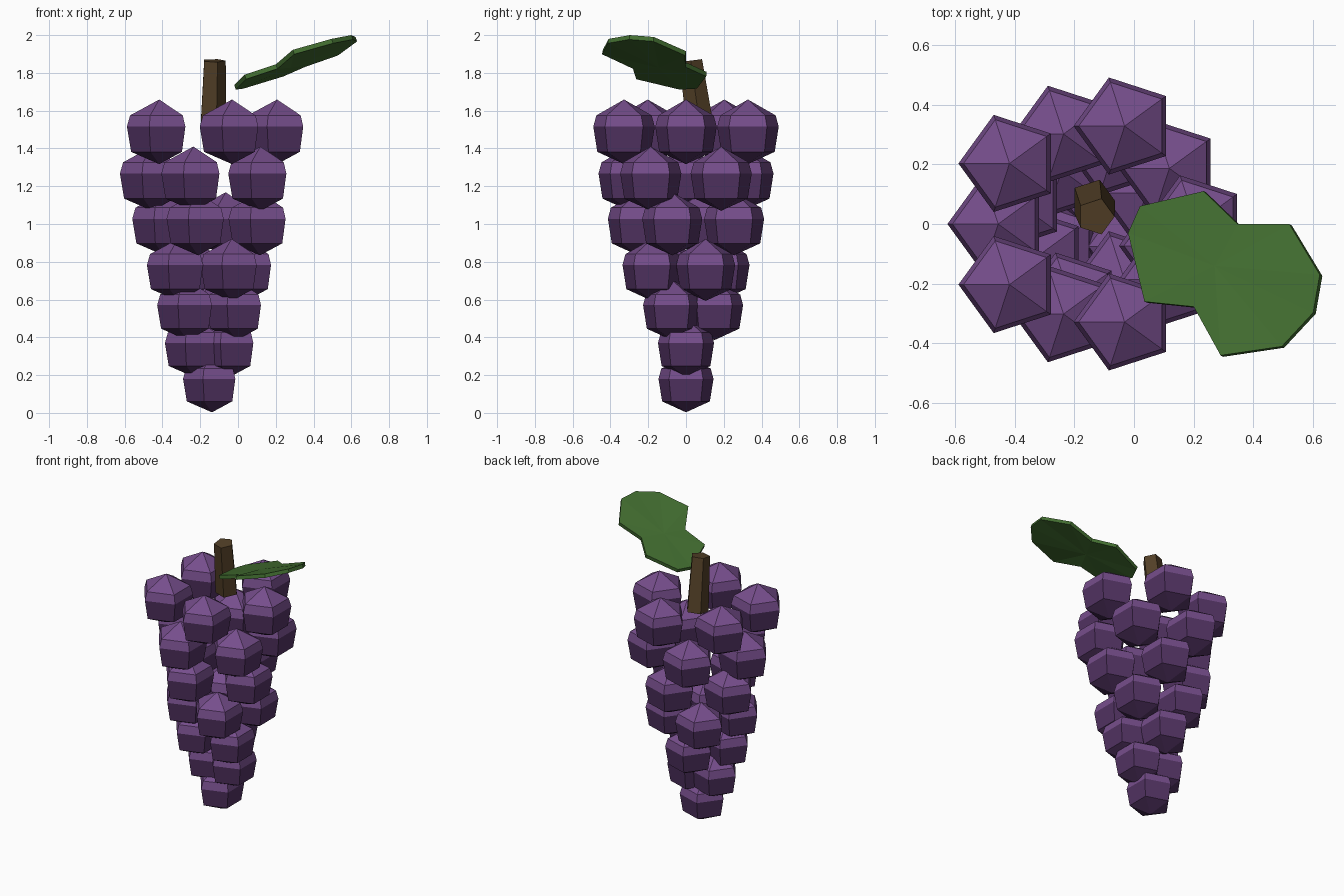
import bpy
from math import cos, sin, radians, tau, pi
from mathutils import Vector

if "Cube" in bpy.data.objects:
    bpy.data.objects.remove(bpy.data.objects["Cube"])

AXIS_X = -0.138


def material(name, color):
    m = bpy.data.materials.new(name)
    m.diffuse_color = (*color, 1)
    m.use_nodes = True
    m.node_tree.nodes["Principled BSDF"].inputs["Base Color"].default_value = m.diffuse_color
    return m


def add_object(name, verts, faces, *mats):
    mesh = bpy.data.meshes.new(name)
    mesh.from_pydata(verts, [], faces)
    for m in mats:
        mesh.materials.append(m)
    mesh.update()
    ob = bpy.data.objects.new(name, mesh)
    bpy.context.collection.objects.link(ob)
    return ob


def pentagon(center, r, start=pi, tilt=0.0):
    # Five-sided ring, optionally tilted about x
    ring = []
    for k in range(5):
        a = start + k * tau / 5
        ring.append(Vector(center) + Vector((r * cos(a), r * sin(a), tilt * r * sin(a))))
    return ring


def bridge(a, b):
    # Side quads between two five-sided rings, a below b
    return [(a + k, a + (k + 1) % 5, b + (k + 1) % 5, b + k) for k in range(5)]


purple = material("grape_purple", (0.18, 0.075, 0.26))
dark_purple = material("grape_underside", (0.085, 0.033, 0.125))
brown = material("stem_brown", (0.085, 0.05, 0.02))
green = material("leaf_green", (0.055, 0.155, 0.03))


# Grapes: five-sided faceted balls, darker below the widest ring
def grape(name, x, y, z, r):
    verts = []
    for ring_r, h in ((0.87, -0.62), (1.0, 0.16), (0.90, 0.51)):
        verts += pentagon((x, y, z + h * r), ring_r * r)
    verts += [Vector((x, y, z - r)), Vector((x, y, z + r))]
    under = bridge(0, 5) + [(15, (k + 1) % 5, k) for k in range(5)]
    upper = bridge(5, 10) + [(16, 10 + k, 10 + (k + 1) % 5) for k in range(5)]
    ob = add_object(name, verts, upper + under, purple, dark_purple)
    for p in ob.data.polygons[len(upper):]:
        p.material_index = 1


# Tiers: count, ring radius, start angle, height, grape radius
tiers = [
    (5, 0.345, 0, 1.488, 0.171),
    (5, 0.317, 36, 1.240, 0.170),
    (4, 0.265, -16, 1.001, 0.167),
    (4, 0.208, 30, 0.757, 0.164),
    (3, 0.150, 90, 0.545, 0.160),
    (2, 0.093, 0, 0.345, 0.156),
    (1, 0.000, 0, 0.156, 0.153),
]
for t, (n, ring, start, z, r) in enumerate(tiers):
    for i in range(n):
        a = radians(start) + i * tau / n
        grape(f"grape_{t + 1}_{i + 1}", AXIS_X + ring * cos(a), ring * sin(a), z, r)

# Stem: leaning tapered pentagonal rod, ends square to its axis
add_object("stem",
           pentagon((-0.138, 0.077, 1.50), 0.075, 0, 0.13)
           + pentagon((-0.128, 0.025, 1.865), 0.063, 0, 0.13),
           bridge(0, 5) + [(4, 3, 2, 1, 0), (5, 6, 7, 8, 9)], brown)

# Leaf: lobed outline fanned from a waist point and thickened
outline = [
    (-0.02, -0.03, 1.735), (0.035, -0.26, 1.79), (0.20, -0.277, 1.845),
    (0.29, -0.44, 1.922), (0.495, -0.41, 1.98), (0.60, -0.297, 2.0),
    (0.622, -0.17, 1.99), (0.52, 0.0, 1.915), (0.347, 0.0, 1.855),
    (0.233, 0.11, 1.805), (0.02, 0.06, 1.74),
]
n = len(outline)
leaf = add_object("leaf", outline + [(0.27, -0.14, 1.85)],
                  [(n, k, (k + 1) % n) for k in range(n)], green)
solid = leaf.modifiers.new("thickness", 'SOLIDIFY')
solid.thickness = 0.025
solid.offset = -1
